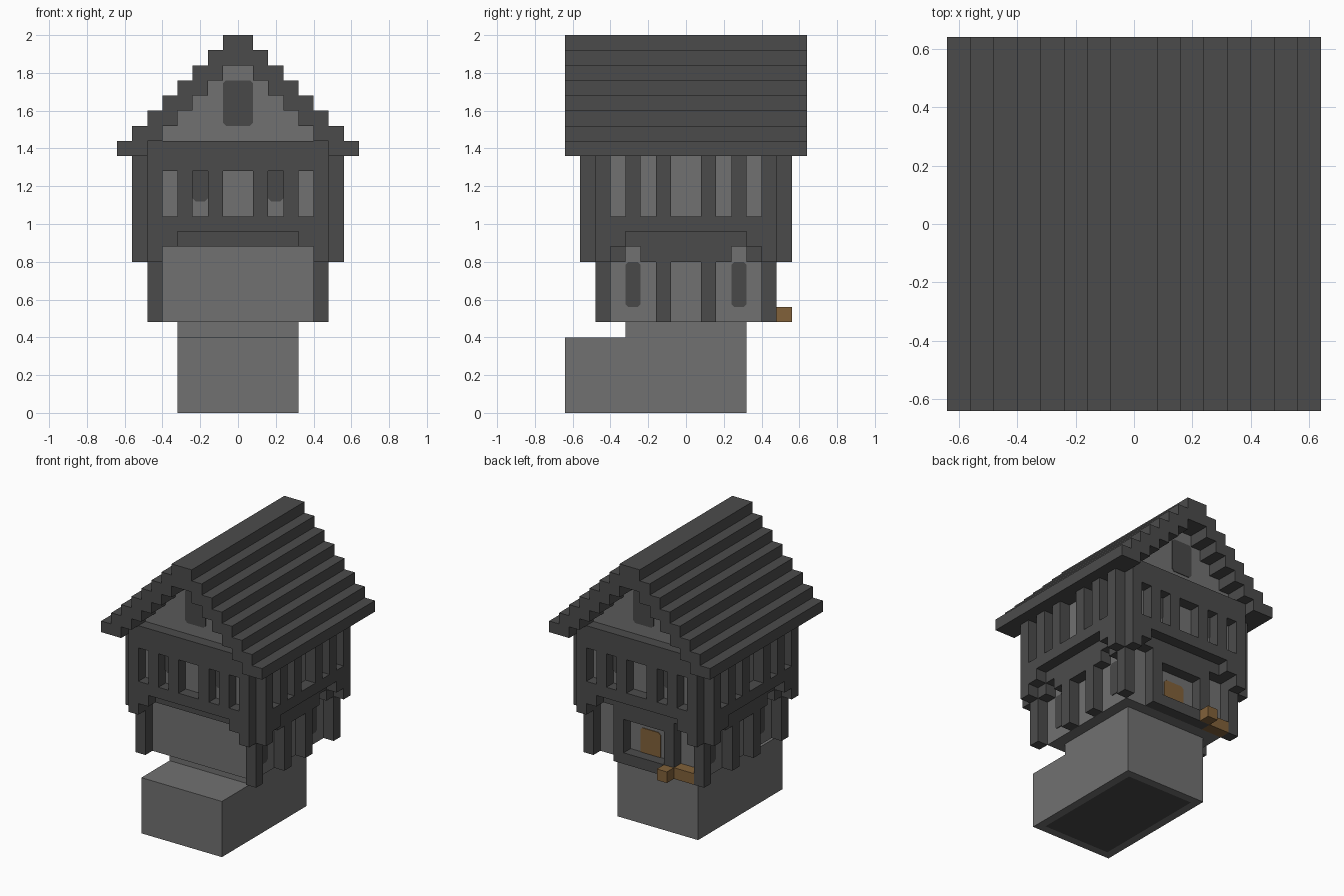
import bpy, bmesh, math
from mathutils import Matrix, Vector

if "Cube" in bpy.data.objects:
    bpy.data.objects.remove(bpy.data.objects["Cube"])

U = 0.08  # one building block


def material(name, rgb):
    m = bpy.data.materials.new(name)
    m.use_nodes = True
    m.diffuse_color = (*rgb, 1)
    bsdf = m.node_tree.nodes["Principled BSDF"]
    bsdf.inputs["Base Color"].default_value = (*rgb, 1)
    bsdf.inputs["Roughness"].default_value = 0.9
    return m


WALL = material("grey plaster", (0.165, 0.165, 0.165))
WOOD = material("dark timber", (0.071, 0.071, 0.071))
GLASS = material("dark window", (0.066, 0.066, 0.066))
ORANGE = material("warm brown wood", (0.22, 0.12, 0.042))


def finish(name, bm, mats, turn=0):
    bmesh.ops.recalc_face_normals(bm, faces=bm.faces)
    bm.transform(Matrix.Rotation(math.radians(turn), 4, "Z") @ Matrix.Scale(U, 4))
    mesh = bpy.data.meshes.new(name)
    bm.to_mesh(mesh)
    bm.free()
    for m in mats:
        mesh.materials.append(m)
    ob = bpy.data.objects.new(name, mesh)
    bpy.context.collection.objects.link(ob)
    return ob


def boxes(name, mat, spans, turn=0):
    """Boxes given as x, y and z ranges, in blocks."""
    bm = bmesh.new()
    for (x0, x1), (y0, y1), (z0, z1) in spans:
        size = Vector((x1 - x0, y1 - y0, z1 - z0))
        mid = Vector((x0 + x1, y0 + y1, z0 + z1)) / 2
        bmesh.ops.create_cube(bm, size=1, matrix=Matrix.Translation(mid) @ Matrix.Diagonal((*size, 1)))
    return finish(name, bm, [mat], turn)


def prism(name, mats, points, start, end, turn=0, inset_bottom=False):
    """Extrude an x-z outline along y."""
    bm = bmesh.new()
    face = bm.faces.new([bm.verts.new((x, start, z)) for x, z in points])
    out = bmesh.ops.extrude_face_region(bm, geom=[face])
    moved = [g for g in out["geom"] if isinstance(g, bmesh.types.BMVert)]
    bmesh.ops.translate(bm, verts=moved, vec=(0, end - start, 0))
    if inset_bottom:
        bottom = min(bm.faces, key=lambda f: f.calc_center_median().z)
        bmesh.ops.inset_region(bm, faces=[bottom], thickness=1)
        bottom.material_index = 1
    return finish(name, bm, mats, turn)


def panel(name, mat, x0, x1, z0, z1, y, turn=0):
    """Thin plate with clipped corners, standing on a wall at depth y."""
    c = 0.2
    pts = [(x0 + c, z0), (x1 - c, z0), (x1, z0 + c), (x1, z1 - c),
           (x1 - c, z1), (x0 + c, z1), (x0, z1 - c), (x0, z0 + c)]
    prism(name, [mat], pts, y - 0.06, y, turn)


# Stone base with a lower front ledge; outline runs along y and is turned
prism("stone_base", [WALL, GLASS], [(-8, 0), (4, 0), (4, 6), (-4, 6), (-4, 5), (-8, 5)],
      -4, 4, turn=90, inset_bottom=True)

# Plaster cores of both storeys
boxes("lower_walls", WALL, [((-5, 5), (-5, 5), (6, 11))])
boxes("floor_beam", WOOD, [((-6, 6), (-6, 6), (11, 12))])
boxes("upper_walls", WALL, [((-6, 6), (-6, 6), (12, 18))])

# Corner posts of the lower storey
boxes("corner_posts", WOOD, [((x, x + 1), (y, y + 1), (6, 11)) for x in (-6, 5) for y in (-6, 5)])

# Upper timber screens: arched skirt, rail, slats and a head beam
SLATS = [(-6, -5), (-4, -3), (-2, -1), (1, 2), (3, 4), (5, 6)]
Y = (-7, -6)
for side, turn in (("front", 0), ("left", 90), ("back", 180), ("right", 270)):
    gable_end = turn % 180 == 0
    parts = [((-6, 6), Y, (12, 13))]
    parts += [(x, Y, (13, 16 if gable_end else 17)) for x in SLATS]
    for s in (-1, 1):
        parts.append((sorted((5 * s, 6 * s)), Y, (10, 12)))
        parts.append((sorted((4 * s, 5 * s)), Y, (11, 12)))
    if gable_end:
        parts.append(((-6, 6), Y, (16, 18)))
        for x in (-3, 2):
            panel(side + "_upper_window", GLASS, x, x + 1, 14, 17, -6, turn)
        panel(side + "_gable_window", GLASS, -1, 1, 19, 22, -6, turn)
    boxes(side + "_timber_screen", WOOD, parts, turn)

# Lower side walls: posts, arch brackets and narrow windows
Y = (-6, -5)
for side, turn in (("left", 90), ("right", 270)):
    parts = [((-3, 3), Y, (10, 11))]
    for x in (-2, 1):
        parts.append(((x, x + 1), Y, (6, 10)))
    for x in (-5, 4):
        parts.append(((x, x + 1), Y, (10, 11)))
    boxes(side + "_lower_timbers", WOOD, parts, turn)
    for x in (-4, 3):
        panel(side + "_lower_window", GLASS, x, x + 1, 7, 10, -5, turn)

# Back entrance: door frame, sill, door and steps
boxes("door_frame", WOOD, [((-3, -2), (5, 6), (6, 10)), ((2, 3), (5, 6), (6, 10)),
                           ((-3, 3), (5, 6), (10, 11)), ((-2, 2), (5, 6), (6, 7))])
panel("back_door", ORANGE, -1, 1, 6, 9.2, -5, 180)
boxes("back_steps", ORANGE, [((-5, -3), (5, 6), (6, 7)), ((-3, -2), (6, 7), (6, 7))])

# Stepped roof shell and the gable wall that fills it
outer, inner, gable = [], [], []
for k in range(8):
    outer += [(8 - k, 17 + k), (8 - k, 18 + k)]
for k in range(6):
    inner += [(6 - k, 17 + k), (6 - k, 18 + k)]
    gable += [(6 - k, 17 + k), (6 - k, 18 + k)]


def mirrored(points):
    return [(-x, z) for x, z in points]


shell = outer + mirrored(outer)[::-1] + mirrored(inner) + inner[::-1]
prism("stepped_roof", [WOOD], shell, -8, 8)
prism("gable_wall", [WALL], gable + mirrored(gable)[::-1], -6, 6)
